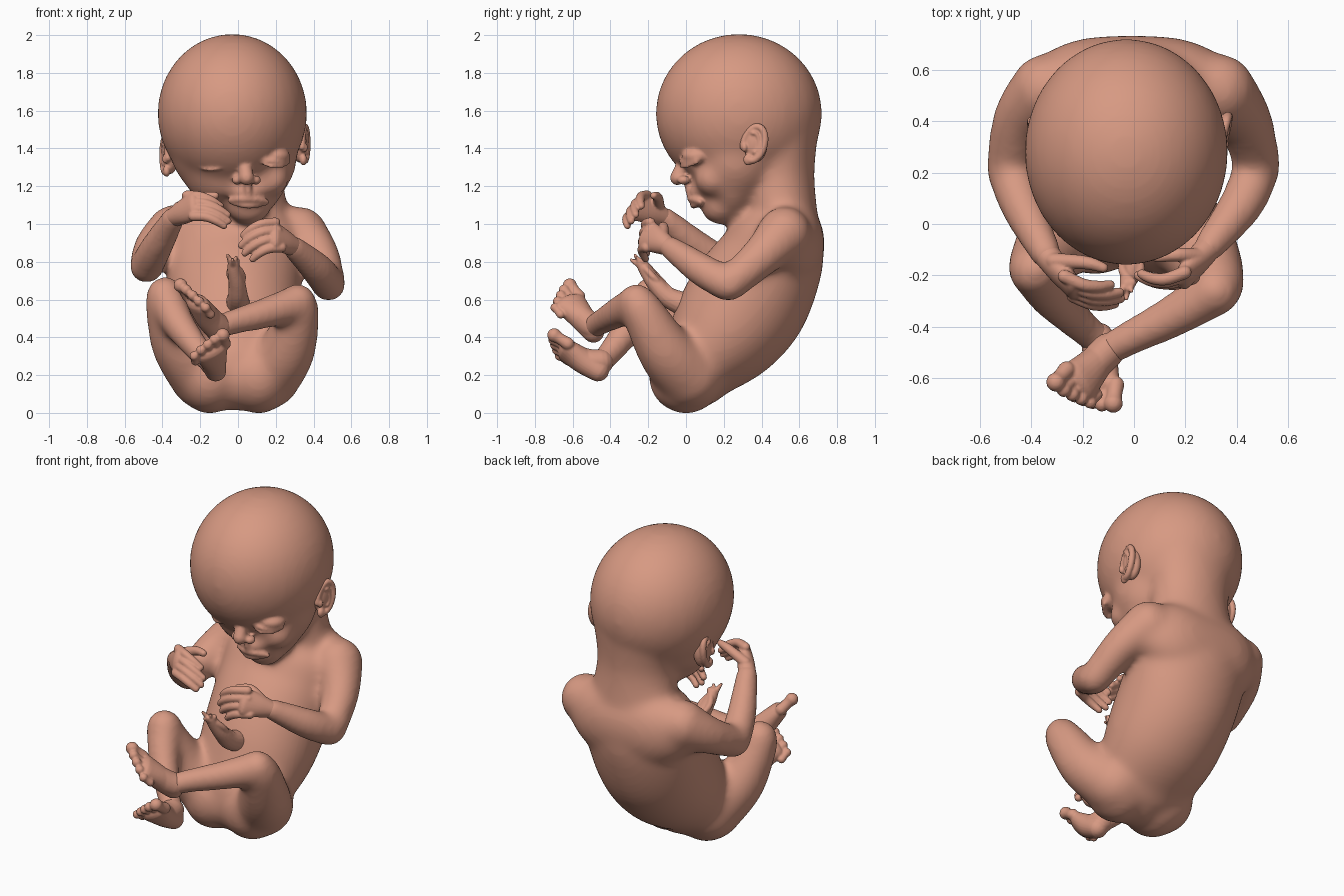
import bpy, bmesh, math
from mathutils import Vector as V, Matrix

skin = bpy.data.materials.new("skin")
skin.diffuse_color = (0.68, 0.32, 0.225, 1)


def spline(p, sub):
    out = []
    for i in range(len(p) - 1):
        a, b, c, d = p[max(i - 1, 0)], p[i], p[i + 1], p[min(i + 2, len(p) - 1)]
        for k in range(sub):
            t = k / sub
            out.append([0.5 * (2 * q + (r - o) * t + (2 * o - 5 * q + 4 * r - s) * t * t
                        + (3 * q - o - 3 * r + s) * t ** 3) for o, q, r, s in zip(a, b, c, d)])
    return out + [list(p[-1])]


def loft(bm, stations, side=(1, 0, 0), n=24, sub=5):
    """Round-ended tube through (x, y, z, half width[, half depth]) stations."""
    pts = spline([s if len(s) == 5 else (*s, s[3]) for s in stations], sub)
    pos = [V(p[:3]) for p in pts]
    tan = [(pos[min(i + 1, len(pos) - 1)] - pos[max(i - 1, 0)]).normalized() for i in range(len(pos))]
    rows = [(c, t, p[3], p[4]) for c, t, p in zip(pos, tan, pts)]

    def cap(row, sign):
        c, t, a, b = row
        return [(c + t * sign * min(a, b) * math.sin(g), t, a * math.cos(g), b * math.cos(g))
                for g in (0.4, 0.8, 1.15, 1.45)]
    rows = cap(rows[0], -1)[::-1] + rows + cap(rows[-1], 1)
    rings = []
    for c, t, a, b in rows:
        u = (V(side) - t * t.dot(V(side))).normalized()
        w = t.cross(u)
        rings.append([bm.verts.new(c + u * a * math.cos(2 * math.pi * j / n)
                                   + w * b * math.sin(2 * math.pi * j / n)) for j in range(n)])
    for r, q in zip(rings, rings[1:]):
        for j in range(n):
            bm.faces.new((r[j], r[(j + 1) % n], q[(j + 1) % n], q[j]))
    bm.faces.new(rings[0][::-1])
    bm.faces.new(rings[-1])


def ball(bm, c, r):
    r = (r, r, r) if isinstance(r, (int, float)) else r
    bmesh.ops.create_uvsphere(bm, u_segments=32, v_segments=20, radius=1,
                              matrix=Matrix.Translation(c) @ Matrix.Diagonal((*r, 1)))


def finish(bm, name, voxel, smooth):
    me = bpy.data.meshes.new(name)
    bm.to_mesh(me)
    bm.free()
    ob = bpy.data.objects.new(name, me)
    bpy.context.collection.objects.link(ob)
    me.materials.append(skin)
    m = ob.modifiers.new("fuse", 'REMESH')
    m.mode, m.voxel_size, m.use_smooth_shade = 'VOXEL', voxel, True
    m = ob.modifiers.new("soften", 'SMOOTH')
    m.factor, m.iterations = 0.5, smooth
    return ob


def hand(name, wrist, knuckles, side, fwd, curl, thumb):
    bm = bmesh.new()
    w, k, s, f, c = map(V, (wrist, knuckles, side, fwd, curl))
    s, f, c = s.normalized(), f.normalized(), c.normalized()
    loft(bm, [(*w, .05, .052), (*w.lerp(k, .5), .068, .048), (*k, .08, .036)], side=s)
    for i, ln in enumerate((.95, 1.1, 1.05, .85)):
        b = k + s * (i - 1.5) * .046
        path = [b - f * .02, b + f * .06 * ln, b + (f * .1 + c * .035) * ln, b + (f * .115 + c * .085) * ln]
        loft(bm, [(*p, r) for p, r in zip(path, (.027, .025, .023, .019))], side=s, n=12)
    loft(bm, [(*p, r) for p, r in zip([w.lerp(k, .35) - s * .04, *map(V, thumb)], (.032, .027, .02))],
         side=s, n=12)
    finish(bm, name, .006, 3)


def foot(name, ankle, heel, ballp, side):
    bm = bmesh.new()
    a, h, b, s = map(V, (ankle, heel, ballp, side))
    s, f = s.normalized(), (b - h).normalized()
    loft(bm, [(*h, .058, .06), (*h.lerp(b, .5), .07, .066), (*b, .092, .052)], side=s)
    loft(bm, [(*a, .067), (*a.lerp(h.lerp(b, .45), .6), .067), (*h.lerp(b, .65), .062)], side=s)
    for i, (ln, r) in enumerate(((.085, .038), (.09, .029), (.08, .028), (.068, .027), (.052, .026))):
        p = b + s * (-.08 + .043 * i + (.008 if i else 0))
        loft(bm, [(*p, r * .9), (*(p + f * ln * .6), r * .8), (*(p + f * ln), r)], side=s, n=14)
    finish(bm, name, .006, 3)


# --- core masses: cranium, face, neck, torso, limbs
core = bmesh.new()
ball(core, (-.03, .28, 1.585), (.397, .442, .422))
loft(core, [(-.025, .28, 1.52, .375, .41), (-.015, .27, 1.41, .348, .365), (.01, .25, 1.31, .315, .28),
            (.035, .225, 1.21, .27, .215), (.055, .2, 1.13, .185, .15), (.06, .18, 1.1, .12, .105)], n=40)
for x, z in ((-.09, 1.23), (.175, 1.24)):
    ball(core, (x, .14, z), .095)
ball(core, (.06, .14, 1.1), (.08, .065, .055))
ball(core, (.05, .085, 1.165), (.1, .08, .06))
loft(core, [(-.01, .48, 1.48, .28, .22), (0, .485, 1.25, .24, .195), (0, .51, 1.02, .28, .19)], n=40)
loft(core, [(0, .53, 1.06, .27, .15), (-.01, .49, .96, .35, .24), (-.02, .44, .8, .36, .29),
            (-.02, .33, .6, .352, .325), (-.02, .2, .42, .34, .3), (-.02, .06, .26, .30, .225)], n=48)
loft(core, [(-.33, .52, .94, .17, .13), (-.17, .57, .9, .22, .155), (.15, .57, .9, .22, .155),
            (.31, .52, .93, .17, .13)], side=(0, 0, 1))
for x, r in ((-.15, .18), (.11, .18)):
    ball(core, (x, .0, .195), (r, .2, .2))
ball(core, (-.01, .02, .195), (.2, .19, .185))

arms = [[(-.34, .52, .96, .145), (-.44, .41, .88, .11), (-.485, .22, .775, .092)],
        [(-.485, .21, .775, .092), (-.43, .06, .88, .086), (-.34, -.12, 1.035, .064)],
        [(.33, .52, .95, .145), (.43, .4, .83, .11), (.48, .23, .68, .092)],
        [(.48, .22, .68, .092), (.42, .08, .76, .089), (.29, -.09, .88, .064)]]
legs = [[(.15, .02, .2, .185), (.26, -.11, .33, .15), (.315, -.22, .52, .117), (.315, -.26, .585, .102)],
        [(.315, -.26, .58, .1), (.15, -.36, .53, .084), (-.03, -.45, .48, .069), (-.1, -.49, .455, .066)],
        [(-.18, .02, .2, .185), (-.31, -.08, .36, .15), (-.375, -.16, .55, .115), (-.385, -.18, .62, .104)],
        [(-.385, -.18, .62, .1), (-.32, -.28, .48, .089), (-.2, -.4, .32, .069), (-.14, -.45, .27, .066)]]
for limb in arms + legs:
    loft(core, limb, side=(.3, .5, .8) if limb in arms else (.8, -.5, .3))
rough = finish(core, "core", .02, 18)
dg = bpy.context.evaluated_depsgraph_get()
body = bmesh.new()
body.from_object(rough, dg)
bpy.data.objects.remove(rough)

# --- nose and lips
loft(body, [(.03, .0, 1.38, .03), (.037, -.02, 1.31, .034), (.045, -.045, 1.245, .04)], n=16)
for dx in (-.05, .05):
    ball(body, (.045 + dx, -.012, 1.232), (.027, .034, .024))
loft(body, [(.052, .01, 1.21, .02), (.055, .022, 1.15, .02)], n=12)
loft(body, [(-.05, .07, 1.124, .01), (.0, .04, 1.131, .016), (.055, .026, 1.132, .019),
            (.11, .043, 1.129, .016), (.16, .075, 1.118, .01)], side=(0, 0, 1), n=12)
loft(body, [(-.04, .075, 1.112, .01), (.055, .04, 1.1, .02), (.15, .08, 1.107, .01)],
     side=(0, 0, 1), n=12)

# --- closed eyes with lid edge and lower fold
for x, z, out in ((-.135, 1.345, -1), (.19, 1.36, 1)):
    ball(body, (x, .062, z), (.085, .085, .05))
    for drop, r in ((.03, .011), (.058, .009)):
        loft(body, [(x + .088 * math.sin(u), .068 - .088 * math.cos(u) + .035 * out * math.sin(u),
                     z - drop * math.cos(u) - .008 * out * u, r)
                    for u in (-1.1, -.55, 0, .55, 1.1)], side=(0, 0, 1), n=10)
finish(body, "body", .01, 3)

# --- hands and feet
hand("left_hand", (.29, -.09, .88), (.195, -.205, .94), (.25, -.15, -1), (-1, -.35, -.1), (-.5, .4, -.6),
     ((.17, -.12, .985), (.09, -.13, .975)))
hand("right_hand", (-.34, -.12, 1.035), (-.235, -.25, 1.095), (.25, -.55, -.8), (1, -.45, -.05),
     (.6, .2, -.5), ((-.19, -.15, 1.14), (-.12, -.17, 1.15)))
foot("left_foot", (-.1, -.49, .455), (-.105, -.49, .43), (-.21, -.61, .575), (.11, -.09, -.09))
foot("right_foot", (-.14, -.45, .27), (-.12, -.465, .225), (-.14, -.625, .325), (-.15, 0, -.09))

# --- ears: bowl, curled rim, inner fold and lobe
for name, cx, cy, cz, s in (("left_ear", .34, .36, 1.425, 1), ("right_ear", -.372, .34, 1.365, -1)):
    bm = bmesh.new()
    ball(bm, (cx - .015 * s, cy + .008, cz), (.042, .064, .1))
    rim = [math.radians(a) for a in range(-110, 191, 30)]
    loft(bm, [(cx + s * (.012 + .014 * math.cos(a)), cy + .056 * math.cos(a) + .016 * math.sin(a),
               cz + .09 * math.sin(a), .019) for a in rim], side=(1, 0, 0), n=12)
    loft(bm, [(cx + s * .022, cy + .028 * math.cos(a), cz + .005 + .052 * math.sin(a), .012)
              for a in rim[1:8]], side=(1, 0, 0), n=10)
    ball(bm, (cx + s * .006, cy - .03, cz - .085), (.02, .027, .03))
    ball(bm, (cx + s * .01, cy - .05, cz - .02), (.02, .016, .025))
    finish(bm, name, .006, 3)

# --- cut umbilical cord with frayed tip
bm = bmesh.new()
loft(bm, [(0, .03, .56, .07), (0, -.09, .61, .055), (-.005, -.16, .68, .045),
          (-.02, -.21, .75, .036), (-.025, -.235, .79, .03)], n=16)
for end in ((-.055, -.27, .835), (-.01, -.26, .825), (-.03, -.29, .81)):
    loft(bm, [(-.025, -.225, .77, .024), (*end, .009)], n=10)
for k in (-1, 1):
    loft(bm, [(-.01 + k * .035 * math.cos(i * .8), -.06 - .028 * i, .61 + .03 * i + .012 * k, .018)
              for i in range(7)], n=10)
finish(bm, "cord_stump", .006, 2)
